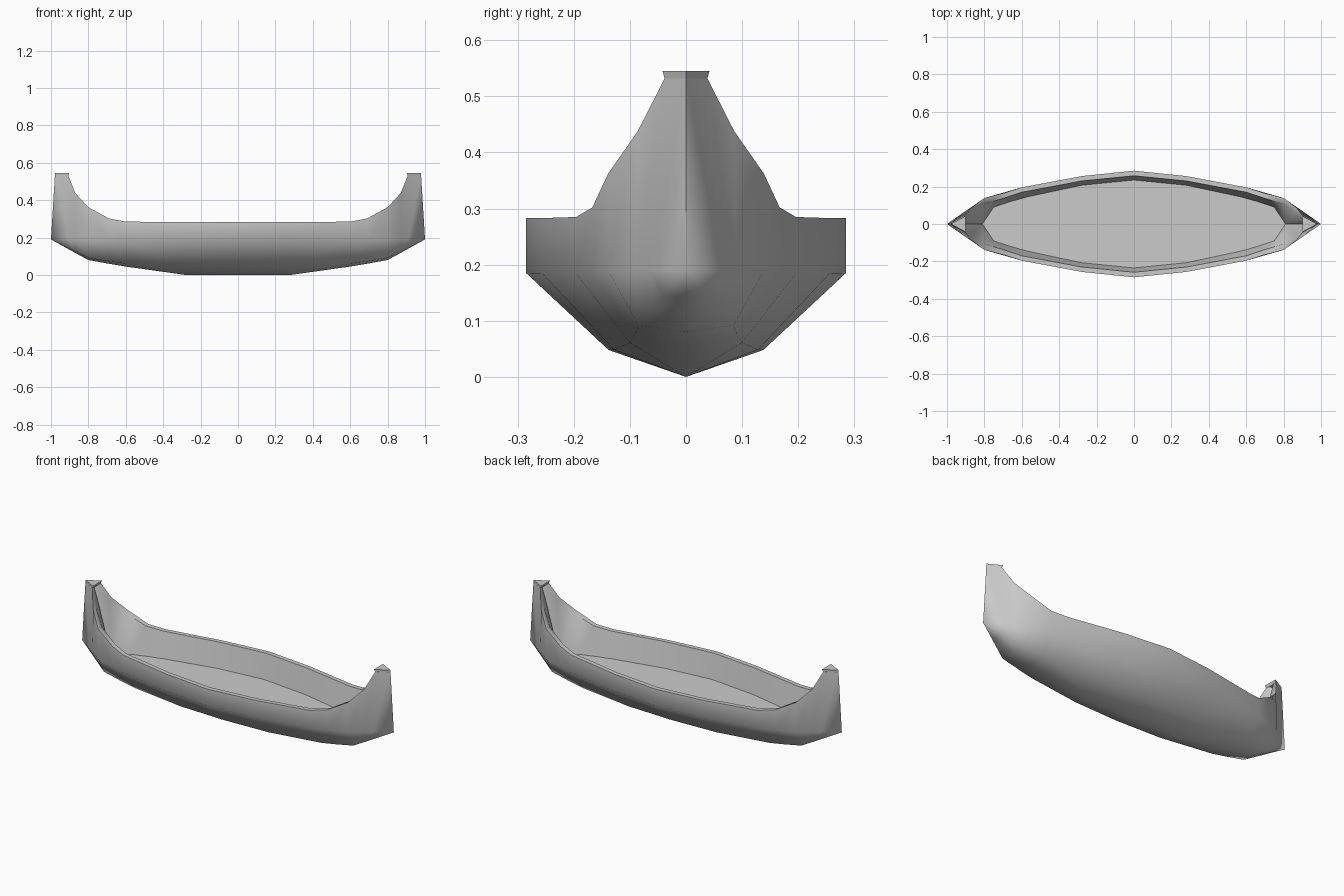
import bpy, bmesh, math
from mathutils import Vector

if "Cube" in bpy.data.objects:
    bpy.data.objects.remove(bpy.data.objects["Cube"])

# Half-hull stations, amidships to bow:
# x, rim z, rim y, chine y, chine z, bilge y, bilge z, keel z, inner rim y, floor x, floor y
STATIONS = [
    (0.000, .283, .285, .285, .185, .138, .048, .000, .258, 0.00, .235),
    (0.280, .283, .256, .256, .184, .128, .048, .000, .230, 0.28, .207),
    (0.600, .285, .196, .196, .184, .100, .061, .045, .170, 0.57, .145),
    (0.690, .302, .167, .170, .186, .092, .073, .060, .140, 0.66, .120),
    (0.800, .362, .139, .138, .188, .085, .092, .080, .106, 0.75, .090),
    (0.870, .438, .086, .090, .190, .055, .126, .118, .060, 0.81, .000),
    (0.908, .532, .038, .064, .190, .039, .145, .139, .020, 0.81, .000),
]
FLOOR_Z = 0.14


def section(s):
    x, rz, ry, cy, cz, by, bz, kz, iy, fx, fy = s
    return [(x, 0, kz), (x, by, bz), (x, cy, cz), (x, ry, rz),
            (x, iy, rz), (fx, fy, FLOOR_Z), (fx, 0, FLOOR_Z)]


def mirrored(name, faces, angle):
    """Build one quarter's faces in all four quadrants, welding shared points."""
    bm = bmesh.new()
    pts = {}

    def vert(p):
        key = tuple(round(c, 4) + 0.0 for c in p)
        if key not in pts:
            pts[key] = bm.verts.new(key)
        return pts[key]

    for sx in (1, -1):
        for sy in (1, -1):
            for f in faces:
                vs = list(dict.fromkeys(vert((p[0] * sx, p[1] * sy, p[2])) for p in f))
                if len(vs) > 2 and not bm.faces.get(vs):
                    bm.faces.new(vs)
    bmesh.ops.recalc_face_normals(bm, faces=bm.faces)
    me = bpy.data.meshes.new(name)
    bm.to_mesh(me)
    bm.free()
    ob = bpy.data.objects.new(name, me)
    bpy.context.collection.objects.link(ob)
    bpy.ops.object.select_all(action='DESELECT')
    ob.select_set(True)
    bpy.context.view_layer.objects.active = ob
    bpy.ops.object.shade_smooth_by_angle(angle=math.radians(angle))
    return ob


# Hull with rim, inner walls and floor, closed at the stems
rings = [section(s) for s in STATIONS]
stem, inner_stem = (1, 0, .19), (.81, 0, FLOOR_Z)
rings.append([stem, stem, stem, (.979, 0, .532), (.935, 0, .532), inner_stem, inner_stem])
hull_faces = []
for a, b in zip(rings, rings[1:]):
    for i in range(6):
        hull_faces.append([a[i], b[i], b[i + 1], a[i + 1]])
mirrored("canoe_hull", hull_faces, 52)

# Small flared triangular caps on both end posts
low = [(.908, 0, .529), (.908, .037, .529), (.978, 0, .529)]
top = [(.902, 0, .545), (.902, .042, .545), (.979, 0, .545)]
cap_faces = [low, top,
             [low[0], low[1], top[1], top[0]],
             [low[1], low[2], top[2], top[1]]]
mirrored("post_caps", cap_faces, 30)
